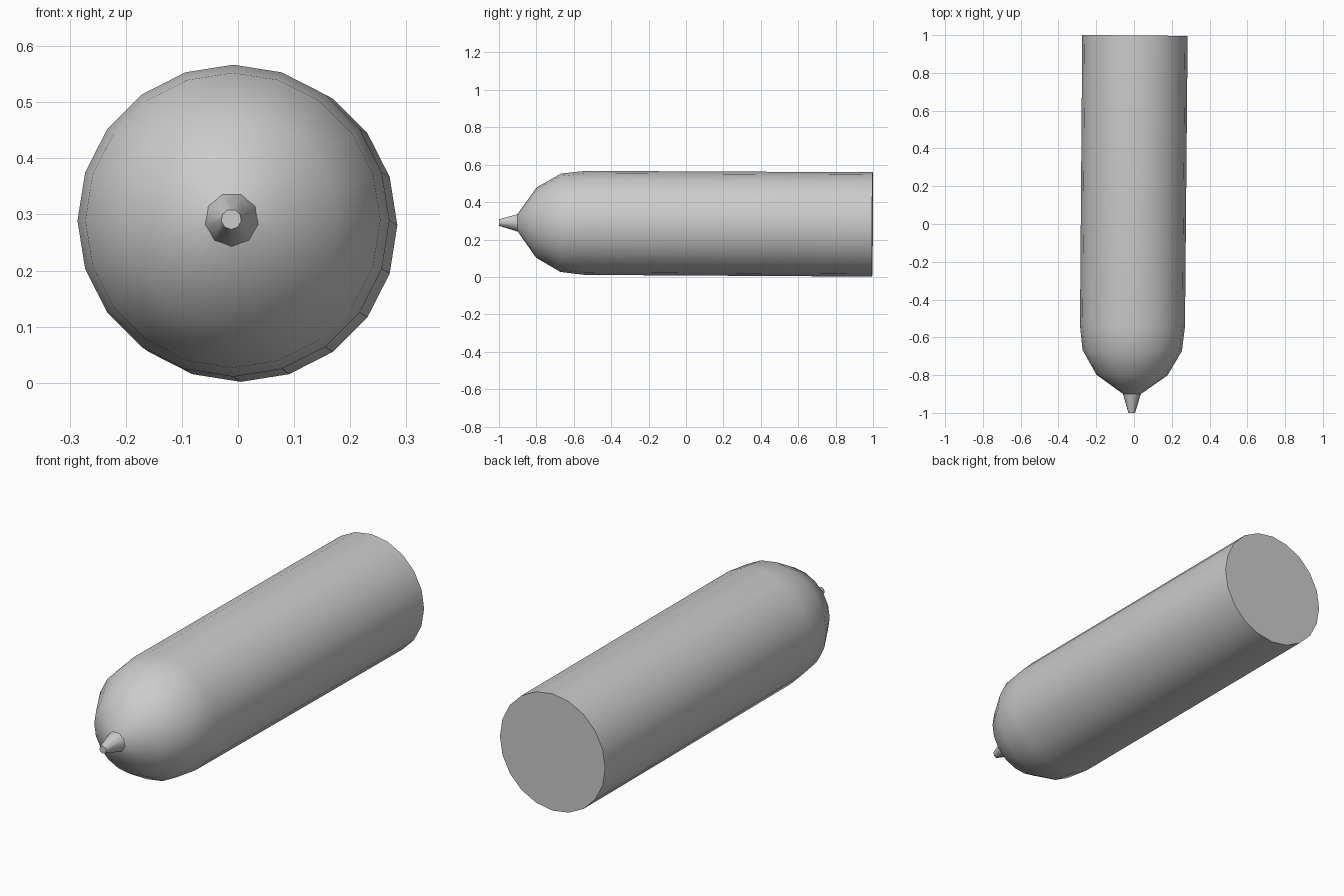
import bpy, bmesh
from math import sin, cos, tau, radians
from mathutils import Matrix, Vector

if "Cube" in bpy.data.objects:
    bpy.data.objects.remove(bpy.data.objects["Cube"])

# The whole model leans very slightly off the y axis
AXIS = Vector((0.0085, 1.0, -0.0053)).normalized()
TILT = Vector((0, 1, 0)).rotation_difference(AXIS).to_matrix().to_4x4()
PLACE = Matrix.Translation((-0.0035, 0, 0.286)) @ TILT


def lathe(name, profile, sides, start):
    """Revolve (y, radius) pairs around the y axis and cap both ends."""
    bm = bmesh.new()
    rings = []
    for y, r in profile:
        rings.append([bm.verts.new((r * cos(start + tau * i / sides), y,
                                    r * sin(start + tau * i / sides)))
                      for i in range(sides)])
    for a, b in zip(rings, rings[1:]):
        for i in range(sides):
            j = (i + 1) % sides
            bm.faces.new((a[i], b[i], b[j], a[j]))
    bm.faces.new(rings[0])
    bm.faces.new(rings[-1])
    bm.transform(PLACE)
    bmesh.ops.recalc_face_normals(bm, faces=bm.faces)
    mesh = bpy.data.meshes.new(name)
    bm.to_mesh(mesh)
    bm.free()
    obj = bpy.data.objects.new(name, mesh)
    bpy.context.collection.objects.link(obj)
    bpy.ops.object.select_all(action='DESELECT')
    obj.select_set(True)
    bpy.context.view_layer.objects.active = obj
    bpy.ops.object.shade_smooth_by_angle(angle=radians(45))
    return obj


# Long cylindrical body with a rounded front
lathe("shell_body", [(-0.905, 0.04), (-0.80, 0.188), (-0.67, 0.263),
                     (-0.54, 0.278), (0.997, 0.279)], 20, 0)

# Small tapered nose plug
lathe("nose_fuse", [(-1.0, 0.018), (-0.90, 0.048), (-0.89, 0.04)], 9, -tau / 4)
